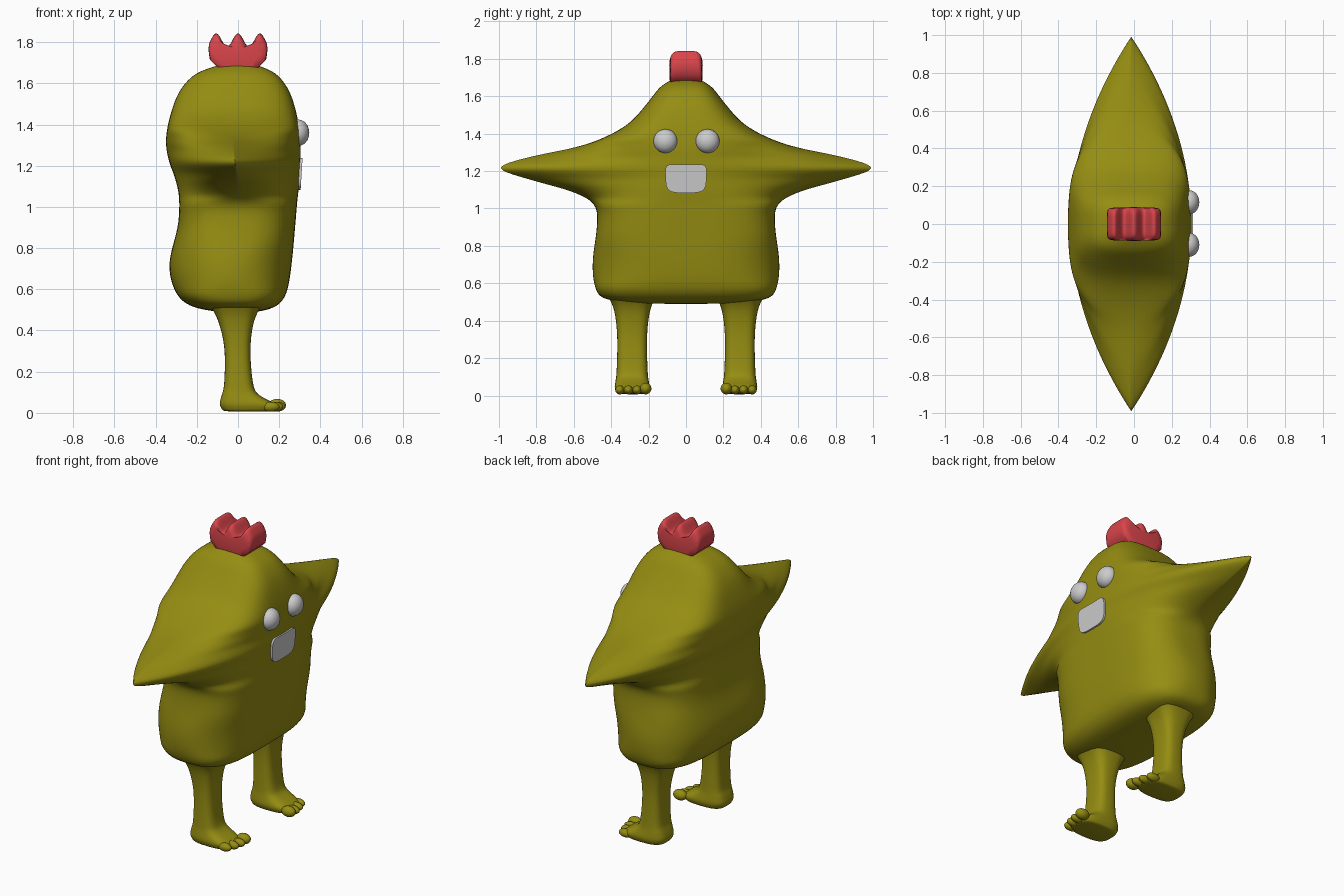
import bpy, bmesh, math

if "Cube" in bpy.data.objects:
    bpy.data.objects.remove(bpy.data.objects["Cube"])


def material(name, rgb):
    m = bpy.data.materials.new(name)
    m.diffuse_color = (*rgb, 1)
    m.use_nodes = True
    m.node_tree.nodes["Principled BSDF"].inputs["Base Color"].default_value = m.diffuse_color
    return m


OLIVE = material("olive", (0.30, 0.265, 0.006))
RED = material("red", (0.70, 0.06, 0.07))


def loft(name, rings, mat=None, subsurf=0, smooth=True):
    """Skin a list of equal-length point rings and cap both ends."""
    bm = bmesh.new()
    rows = [[bm.verts.new(p) for p in ring] for ring in rings]
    n = len(rows[0])
    for a, b in zip(rows, rows[1:]):
        for i in range(n):
            bm.faces.new((a[i], a[(i + 1) % n], b[(i + 1) % n], b[i]))
    bm.faces.new(rows[0][::-1])
    bm.faces.new(rows[-1])
    bmesh.ops.recalc_face_normals(bm, faces=bm.faces)
    me = bpy.data.meshes.new(name)
    bm.to_mesh(me)
    bm.free()
    for f in me.polygons:
        f.use_smooth = smooth
    ob = bpy.data.objects.new(name, me)
    bpy.context.collection.objects.link(ob)
    if mat:
        me.materials.append(mat)
    if subsurf:
        mod = ob.modifiers.new("subsurf", 'SUBSURF')
        mod.levels = mod.render_levels = subsurf


def spline(keys, steps=3):
    """Smooth curve through key rows (Catmull-Rom)."""
    k = [keys[0], *keys, keys[-1]]
    out = []
    for a, b, c, d in zip(k, k[1:], k[2:], k[3:]):
        for i in range(steps):
            t = i / steps
            out.append([q + .5 * t * (r - p + t * (2 * p - 5 * q + 4 * r - s
                        + t * (3 * (q - r) + s - p))) for p, q, r, s in zip(a, b, c, d)])
    return out + [keys[-1]]


def section(z, w, x0, x1, cy=0, n=64):
    """Horizontal ring, boxy when narrow and lens shaped when as wide as the arms."""
    k = math.sqrt(min(1, max(0, (w - .49) / .38)))
    p, q = 3.6 - 1.6 * k, .36 + .62 * k
    ring = []
    for i in range(n):
        t = 2 * math.pi * i / n
        s = math.sin(t)
        x = (x1 - x0) / 2 * max(0, 1 - abs(s) ** p) ** q
        ring.append(((x0 + x1) / 2 + math.copysign(x, math.cos(t)), cy + w * s, z))
    return ring


def ball(name, loc, scale, mat=None):
    bpy.ops.mesh.primitive_uv_sphere_add(segments=24, ring_count=16, radius=1, location=loc)
    ob = bpy.context.object
    ob.name, ob.scale = name, scale
    bpy.ops.object.shade_smooth()
    if mat:
        ob.data.materials.append(mat)


# Body with wide tapering arms: z, half width, back, front
BODY = [(.49, .24, -.09, .09), (.515, .43, -.22, .18), (.58, .487, -.30, .235),
        (.72, .50, -.335, .26), (.90, .477, -.293, .277), (1.02, .49, -.285, .287),
        (1.09, .61, -.293, .295), (1.15, .82, -.31, .30), (1.215, 1, -.334, .305),
        (1.275, .84, -.347, .305), (1.34, .54, -.349, .302), (1.44, .325, -.33, .287),
        (1.56, .21, -.285, .25), (1.65, .138, -.2, .18), (1.697, .06, -.06, .065)]
loft("body", [section(*r) for r in spline(BODY)], OLIVE, 1)

# Legs and feet: z, half width, back, front
LEG = [(.56, .15, -.17, .15), (.47, .10, -.105, .085), (.32, .08, -.066, .06),
       (.14, .083, -.067, .073), (.085, .088, -.08, .105), (.04, .094, -.089, .185),
       (.006, .08, -.07, .17)]
for side, s in (("left", 1), ("right", -1)):
    loft(f"{side}_leg", [section(*r, s * .288, 32) for r in spline(LEG)], OLIVE, 1)
    # Toes, the biggest one on the inside
    for i in range(4):
        r = .024 if i else .031
        ball(f"{side}_toe_{i + 1}", (.19 - .0035 * i * i, s * (.216 + .046 * i), r + .006),
             (.043, r, r), OLIVE)

# Head crest: wavy three-point outline lofted across y with rounded sides
outline = [(-.14, 0)]
for i in range(25):
    x = -.147 + .294 * i / 24
    outline.append((x, .16 + .035 * math.cos(2 * math.pi * x / .106)))
outline.append((.14, 0))
rings = []
for i in range(-6, 7):
    t = i / 6
    f = (1 - min(abs(t), .985) ** 5) ** .35
    rings.append([(x * (.85 + .15 * f), .09 * t, 1.65 + z * (.6 + .4 * f))
                  for x, z in outline])
loft("crest", rings, RED, 1)

# Eyes
for side, y in (("left", .115), ("right", -.11)):
    ball(f"{side}_eye", (.292, y, 1.36), (.054, .064, .064))

# Flat mouth patch: rounded box with a dip on top, tilted with the face
mouth = []
for i in range(40):
    c, s = math.cos(i * math.pi / 20), math.sin(i * math.pi / 20)
    y = .11 * math.copysign(abs(c) ** .5, c)
    z = .082 * math.copysign(abs(s) ** .5, s)
    if s > 0:
        z -= .012 * s ** 6
    mouth.append((y * (1 + .5 * z), z))
loft("mouth", [[(x + z * .06, y, z + 1.165) for y, z in mouth]
               for x in (.285, .309)], smooth=False)
